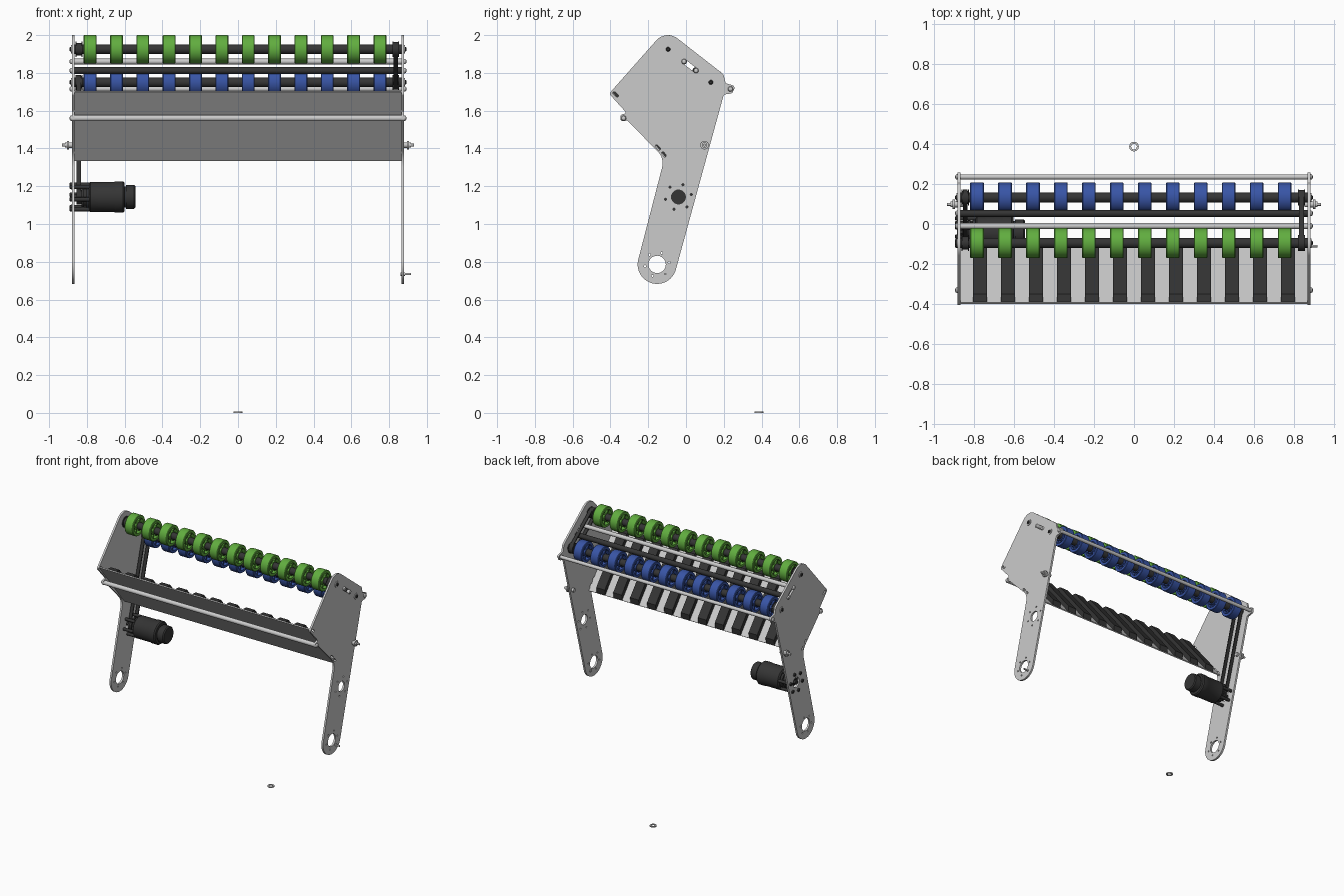
import bpy, bmesh
from math import sin, cos, pi, tan, radians, atan2
from mathutils import Vector

if "Cube" in bpy.data.objects:
    bpy.data.objects.remove(bpy.data.objects["Cube"])


def material(name, rgb):
    m = bpy.data.materials.new(name)
    m.diffuse_color = (*rgb, 1)
    m.use_nodes = True
    m.node_tree.nodes["Principled BSDF"].inputs["Base Color"].default_value = m.diffuse_color
    return m


GREEN = material("green_rubber", (0.12, 0.42, 0.05))
BLUE = material("blue_rubber", (0.04, 0.09, 0.38))
DARK = material("dark_metal", (0.035, 0.035, 0.035))


def finish(name, bm, mat=None):
    bmesh.ops.recalc_face_normals(bm, faces=bm.faces)
    me = bpy.data.meshes.new(name)
    bm.to_mesh(me)
    bm.free()
    me.shade_smooth()
    me.set_sharp_from_angle(angle=radians(32))
    if mat:
        me.materials.append(mat)
    return place(name, me)


def place(name, me, loc=(0, 0, 0)):
    o = bpy.data.objects.new(name, me)
    o.location = loc
    bpy.context.collection.objects.link(o)
    return o


def lathe(bm, prof, y=0, z=0, n=24, closed=False):
    """Turn a profile of (x, radius) about an axis along x."""
    rings = [[bm.verts.new((x, y + r * cos(2 * pi * i / n), z + r * sin(2 * pi * i / n)))
              for i in range(n)] for x, r in prof]
    pairs = list(zip(rings, rings[1:])) + ([(rings[-1], rings[0])] if closed else [])
    for a, b in pairs:
        for i in range(n):
            j = (i + 1) % n
            bm.faces.new((a[i], a[j], b[j], b[i]))
    if not closed:
        bm.faces.new(rings[0])
        bm.faces.new(rings[-1])


def turned(name, prof, y, z, mat=None, n=24, closed=False):
    bm = bmesh.new()
    lathe(bm, prof, y, z, n, closed)
    return finish(name, bm, mat)


def prism(bm, pts, x0, x1):
    """Extrude a (y, z) outline along x."""
    a = [bm.verts.new((x0, *p)) for p in pts]
    b = [bm.verts.new((x1, *p)) for p in pts]
    bm.faces.new(a)
    bm.faces.new(b)
    for i in range(len(pts)):
        j = (i + 1) % len(pts)
        bm.faces.new((a[i], a[j], b[j], b[i]))


def arc(c, r, a0, a1, n=16):
    return [(c[0] + r * cos(a0 + (a1 - a0) * i / n), c[1] + r * sin(a0 + (a1 - a0) * i / n))
            for i in range(n + 1)]


def slot(a, b, r, n=10):
    """Outline of two equal circles and their common tangents."""
    t = atan2(b[1] - a[1], b[0] - a[0])
    return arc(a, r, t + pi / 2, t + 1.5 * pi, n) + arc(b, r, t - pi / 2, t + pi / 2, n)


def fillet(pts):
    out = []
    for i, (y, z, r) in enumerate(pts):
        p = Vector((y, z))
        if r == 0:
            out.append((y, z))
            continue
        u = (Vector(pts[i - 1][:2]) - p).normalized()
        v = (Vector(pts[(i + 1) % len(pts)][:2]) - p).normalized()
        half = u.angle(v) / 2
        s, e = p + u * r / tan(half), p + v * r / tan(half)
        c = p + (u + v).normalized() * r / sin(half)
        for k in range(9):
            q = s.lerp(e, k / 8) - c
            out.append(tuple(c + q.normalized() * r))
    return out


TOP, LOW, MOTOR, FOOT = (-0.095, 1.925), (0.132, 1.75), (-0.04, 1.143), (-0.153, 0.786)
SLOT_A, SLOT_B = (-0.01, 1.86), (0.053, 1.812)
PIVOT, FRONT_ROD, BACK_ROD = (0.098, 1.418), (-0.33, 1.56), (0.235, 1.715)


def bolt_ring(c, r, start):
    return [(c[0] + r * cos(start + k * pi / 3), c[1] + r * sin(start + k * pi / 3)) for k in range(6)]


# Side plates: filled outline with holes
outline = fillet(
    [(-0.407, 1.69, 0.012), (-0.106, 2.03, 0.082), (0.198, 1.793, 0.02), (0.21, 1.745, 0.012),
     (0.262, 1.73, 0.014), (0.245, 1.692, 0.014), (0.2, 1.685, 0.015)]
    + [(y, z, 0) for y, z in arc(FOOT, 0.103, radians(-15.5), radians(-194.5), 28)]
    + [(-0.114, 1.348, 0.09), (-0.312, 1.549, 0.008), (-0.347, 1.54, 0.014),
       (-0.347, 1.579, 0.014), (-0.313, 1.586, 0.008)])
holes = [arc(FOOT, 0.046, 0, 2 * pi, 32)[:-1], arc(MOTOR, 0.037, 0, 2 * pi, 32)[:-1],
         slot(SLOT_A, SLOT_B, 0.012), slot((-0.38, 1.693), (-0.364, 1.679), 0.007),
         slot((-0.156, 1.412), (-0.142, 1.398), 0.007), slot((-0.122, 1.375), (-0.112, 1.362), 0.007)]
holes += [arc(p, 0.006, 0, 2 * pi, 10)[:-1] for p in bolt_ring(FOOT, 0.065, 0.15) + bolt_ring(MOTOR, 0.069, 0.18)]
cu = bpy.data.curves.new("plate_outline", 'CURVE')
cu.dimensions, cu.fill_mode, cu.extrude = '2D', 'BOTH', 0.007
for loop in [outline] + holes:
    sp = cu.splines.new('POLY')
    sp.points.add(len(loop) - 1)
    for pt, (y, z) in zip(sp.points, loop):
        pt.co = (y, z, 0, 1)
    sp.use_cyclic_u = True
tmp = place("plate_helper", cu)
bpy.context.view_layer.update()
plate = bpy.data.meshes.new_from_object(tmp.evaluated_get(bpy.context.evaluated_depsgraph_get()))
bpy.data.objects.remove(tmp)
for v in plate.vertices:
    v.co = (v.co.z, v.co.x, v.co.y)
plate.shade_smooth()
plate.set_sharp_from_angle(angle=radians(32))
for side, x in (("left", -0.873), ("right", 0.873)):
    place(side + "_side_plate", plate, (x, 0, 0))

# Wheels: rim, hub and six spokes
for colour, mat, c in (("green", GREEN, TOP), ("blue", BLUE, LOW)):
    bm = bmesh.new()
    w = 0.034
    lathe(bm, [(-w, 0.054), (-w, 0.072), (-w + 0.004, 0.075), (w - 0.004, 0.075), (w, 0.072), (w, 0.054)], n=40, closed=True)
    lathe(bm, [(-w, 0.025), (-w, 0.033), (w, 0.033), (w, 0.025)], n=24, closed=True)
    for k in range(6):
        a = k * pi / 3
        d, s = Vector((cos(a), sin(a))), Vector((-sin(a), cos(a))) * 0.007
        prism(bm, [d * 0.031 - s, d * 0.056 - s, d * 0.056 + s, d * 0.031 + s], -0.027, 0.027)
    first = finish(colour + "_wheel", bm, mat)
    first.location = (-0.783, *c)
    for i in range(1, 12):
        place(colour + "_wheel", first.data, (-0.783 + i * 0.1395, *c))
    # Shaft, end pulleys and bearings
    turned(colour + "_shaft", [(-0.866, 0.025), (0.866, 0.025)], *c, DARK)
    for x in (-0.842, 0.835):
        turned(colour + "_pulley", [(x - 0.018, 0.04), (x - 0.013, 0.04), (x - 0.013, 0.033), (x + 0.013, 0.033),
                                    (x + 0.013, 0.04), (x + 0.018, 0.04)], *c, DARK)
    for s in (-1, 1):
        turned(colour + "_bearing", [(s * 0.86, 0.012), (s * 0.86, 0.022), (s * 0.885, 0.022), (s * 0.885, 0.012)],
               *c, None, 24, True)
        turned(colour + "_shaft_screw", [(s * 0.86, 0.012), (s * 0.888, 0.012), (s * 0.892, 0.007)], *c, DARK)

# Belts
for name, a, b, x in (("drive_belt", MOTOR, LOW, -0.842), ("transfer_belt", TOP, LOW, 0.835)):
    bm = bmesh.new()
    loops = [[bm.verts.new((x + dx, *p)) for p in slot(a, b, r, 12)]
             for r, dx in ((0.031, -0.012), (0.039, -0.012), (0.039, 0.012), (0.031, 0.012))]
    for k in range(4):
        p, q = loops[k], loops[(k + 1) % 4]
        for i in range(len(p)):
            j = (i + 1) % len(p)
            bm.faces.new((p[i], p[j], q[j], q[i]))
    finish(name, bm, DARK)

# Cross rods with domed end screws
for name, c, r, mat in (("upper_slot_rod", SLOT_A, 0.015, None), ("lower_slot_rod", SLOT_B, 0.018, DARK),
                        ("front_rod", FRONT_ROD, 0.016, None), ("back_rod", BACK_ROD, 0.013, None)):
    turned(name, [(-0.867, r), (0.867, r)], *c, mat)
    for s in (-1, 1):
        turned(name + "_screw", [(s * 0.866, 0.014), (s * 0.884, 0.014), (s * 0.889, 0.011), (s * 0.892, 0.005)], *c, None, 16)

# Pivot bolts and lower right pin
for s in (-1, 1):
    turned("pivot_bolt", [(s * x, r) for x, r in ((0.85, 0.014), (0.866, 0.014), (0.866, 0.008), (0.88, 0.008),
           (0.88, 0.015), (0.894, 0.015), (0.894, 0.023), (0.906, 0.023), (0.906, 0.014), (0.915, 0.014),
           (0.915, 0.007), (0.932, 0.007))], *PIVOT, None, 18)
turned("foot_pin", [(0.86, 0.009), (0.885, 0.009), (0.885, 0.006), (0.915, 0.006)], -0.11, 0.735, None, 12)

# Ramp sheet with dark raised strips
start, end = Vector((-0.398, 1.698)), Vector((-0.1, 1.333))
along = (end - start).normalized()
normal = Vector((-along.y, along.x))
length = (end - start).length


def ramp(s, h):
    return start + along * s + normal * h


bm = bmesh.new()
prism(bm, [ramp(0, 0), ramp(length, 0), ramp(length, 0.008), ramp(0, 0.008)], -0.866, 0.866)
finish("ramp_sheet", bm)
for i in range(12):
    x = (i - 5.5) * 0.1395
    bm = bmesh.new()
    prism(bm, [ramp(0.002, 0.007), ramp(0.03, 0.038), ramp(length - 0.03, 0.038), ramp(length, 0.007)], x - 0.035, x + 0.035)
    finish("ramp_strip", bm, DARK)

# Motor with gearbox, standoffs and mounting screws
turned("motor", [(-0.79, 0.07), (-0.782, 0.08), (-0.655, 0.08), (-0.65, 0.083), (-0.61, 0.083), (-0.602, 0.076),
                 (-0.602, 0.056), (-0.594, 0.056), (-0.594, 0.063), (-0.55, 0.063), (-0.543, 0.056)], *MOTOR, DARK, 36)
turned("gearbox", [(-0.855, 0.04), (-0.829, 0.04), (-0.829, 0.058), (-0.815, 0.058), (-0.815, 0.05),
                   (-0.806, 0.05), (-0.806, 0.062), (-0.788, 0.062)], *MOTOR, DARK, 32)
turned("motor_shaft", [(-0.884, 0.017), (-0.85, 0.017)], *MOTOR, DARK, 6)
for c in bolt_ring(MOTOR, 0.069, 0.18):
    turned("motor_standoff", [(-0.866, 0.011), (-0.785, 0.011)], *c, DARK, 12)
    turned("motor_screw", [(-0.866, 0.006), (-0.88, 0.006), (-0.88, 0.012), (-0.889, 0.011), (-0.893, 0.006)], *c, DARK, 12)

# Loose washer on the ground
bm = bmesh.new()
lathe(bm, [(0, 0.014), (0, 0.024), (0.007, 0.024), (0.007, 0.014)], n=28, closed=True)
for v in bm.verts:
    v.co = (v.co.y, v.co.z + 0.386, v.co.x)
finish("washer", bm)
